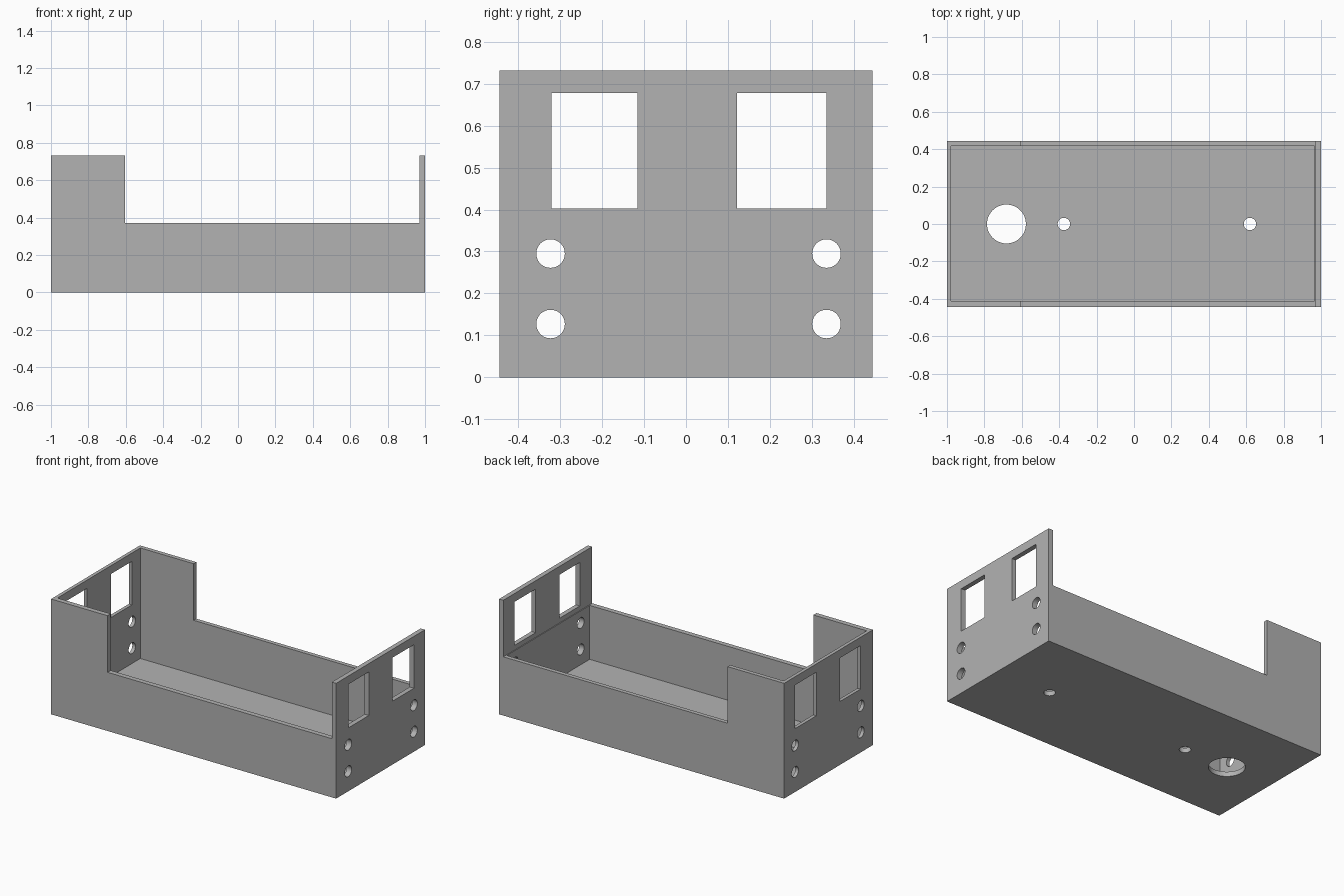
import bpy
import math

cube = bpy.data.objects.get("Cube")
if cube:
    bpy.data.objects.remove(cube, do_unlink=True)

HALF_X, HALF_Y, HEIGHT = 1.0, 0.445, 0.731
SIDE_TOP = 0.372

grey = bpy.data.materials.new("plain grey")
grey.use_nodes = True
colour = (0.448, 0.448, 0.448, 1)
grey.diffuse_color = colour
grey.node_tree.nodes["Principled BSDF"].inputs["Base Color"].default_value = colour


def box(name, x, y, z):
    """Box from three (low, high) ranges."""
    bpy.ops.mesh.primitive_cube_add(size=1)
    ob = bpy.context.object
    ob.name = name
    ob.location = [(a + b) / 2 for a, b in (x, y, z)]
    ob.scale = [b - a for a, b in (x, y, z)]
    bpy.ops.object.transform_apply(location=True, rotation=False, scale=True)
    return ob


def drill(name, radius, depth, location, along_x=False):
    turn = (0, math.pi / 2, 0) if along_x else (0, 0, 0)
    bpy.ops.mesh.primitive_cylinder_add(vertices=48, radius=radius, depth=depth,
                                        location=location, rotation=turn)
    bpy.context.object.name = name
    return bpy.context.object


def cut(target, cutter):
    """Subtract the cutter, then discard it."""
    cutter.hide_render = True
    mod = target.modifiers.new("cut", 'BOOLEAN')
    mod.operation = 'DIFFERENCE'
    mod.solver = 'EXACT'
    mod.object = cutter
    bpy.ops.object.select_all(action='DESELECT')
    bpy.context.view_layer.objects.active = target
    target.select_set(True)
    bpy.ops.object.modifier_apply(modifier=mod.name)
    bpy.data.objects.remove(cutter, do_unlink=True)


# Open tray with a floor and four thin walls
tray = box("tray", (-HALF_X, HALF_X), (-HALF_Y, HALF_Y), (0, HEIGHT))
cut(tray, box("cavity", (-0.978, 0.965), (-0.413, 0.418), (0.03, 1)))

# Lowered long walls between the tall corner section and the end plate
cut(tray, box("side_notch", (-0.604, 0.97), (-1, 1), (SIDE_TOP, 1)))

# Window openings through both end walls
for y_range in ((-0.321, -0.116), (0.122, 0.335)):
    cut(tray, box("window", (-2, 2), y_range, (0.402, 0.678)))

# Screw holes through both end walls
for y in (-0.323, 0.335):
    for z in (0.127, 0.295):
        cut(tray, drill("screw_hole", 0.034, 4, (0, y, z), along_x=True))

# Cable hole and two mounting holes in the floor
for x, radius in ((-0.682, 0.104), (-0.375, 0.033), (0.62, 0.033)):
    cut(tray, drill("floor_hole", radius, 0.2, (x, 0, 0)))

tray.data.materials.clear()
tray.data.materials.append(grey)
for face in tray.data.polygons:
    face.material_index = 0
bpy.ops.object.shade_smooth_by_angle(angle=math.radians(30))
